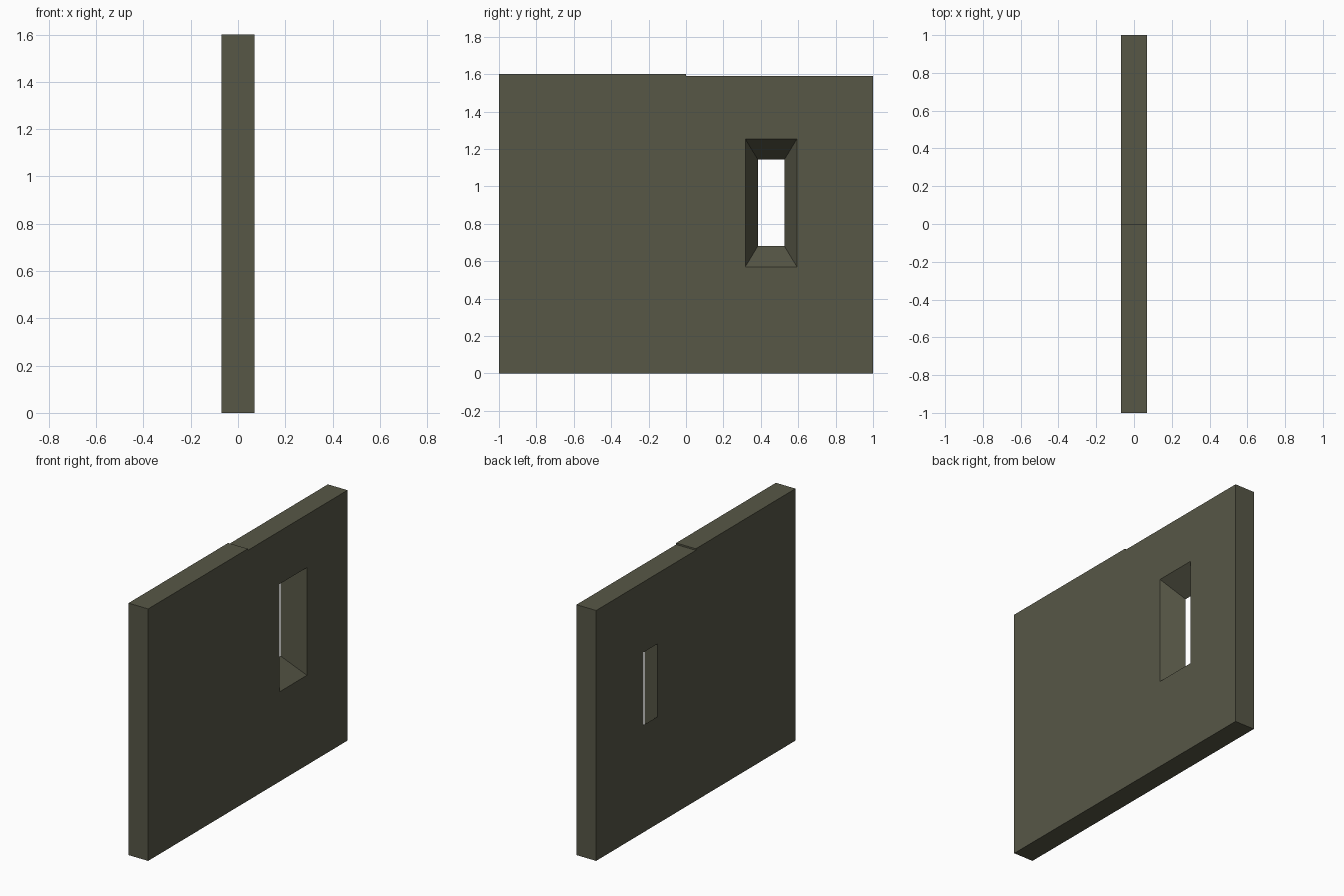
import bpy, bmesh

if "Cube" in bpy.data.objects:
    bpy.data.objects.remove(bpy.data.objects["Cube"])

T = 0.069  # half thickness of the wall


def loft(name, ring_a, ring_b):
    """Closed solid between two matching rings of points."""
    bm = bmesh.new()
    a = [bm.verts.new(p) for p in ring_a]
    b = [bm.verts.new(p) for p in ring_b]
    n = len(a)
    bm.faces.new(a)
    bm.faces.new(b[::-1])
    for i in range(n):
        j = (i + 1) % n
        bm.faces.new((a[i], b[i], b[j], a[j]))
    bmesh.ops.recalc_face_normals(bm, faces=bm.faces)
    mesh = bpy.data.meshes.new(name)
    bm.to_mesh(mesh)
    bm.free()
    obj = bpy.data.objects.new(name, mesh)
    bpy.context.collection.objects.link(obj)
    return obj


def opening(x):
    """Window outline at depth x, flaring towards +x."""
    t = (x + T) / (2 * T)
    hy = 0.071 + 0.067 * t
    hz = 0.231 + 0.111 * t
    cy, cz = 0.455, 0.912
    return [(x, cy + sy * hy, cz + sz * hz)
            for sy, sz in ((-1, -1), (1, -1), (1, 1), (-1, 1))]


# Wall slab with a small step along its top edge
profile = [(-1, 0), (1, 0), (1, 1.59), (0, 1.59), (0, 1.6), (-1, 1.6)]
wall = loft("wall", [(-T, y, z) for y, z in profile], [(T, y, z) for y, z in profile])

# Splayed window opening cut through the wall
cutter = loft("window_cutter", opening(-T - 0.02), opening(T + 0.02))
cutter.hide_render = True
mod = wall.modifiers.new("window", 'BOOLEAN')
mod.operation = 'DIFFERENCE'
mod.solver = 'EXACT'
mod.object = cutter
bpy.context.view_layer.objects.active = wall
bpy.ops.object.modifier_apply(modifier=mod.name)
bpy.data.objects.remove(cutter)

# Olive grey stone
mat = bpy.data.materials.new("olive_grey")
mat.diffuse_color = (0.095, 0.095, 0.062, 1)
mat.use_nodes = True
mat.node_tree.nodes["Principled BSDF"].inputs["Base Color"].default_value = mat.diffuse_color
wall.data.materials.clear()
wall.data.materials.append(mat)
